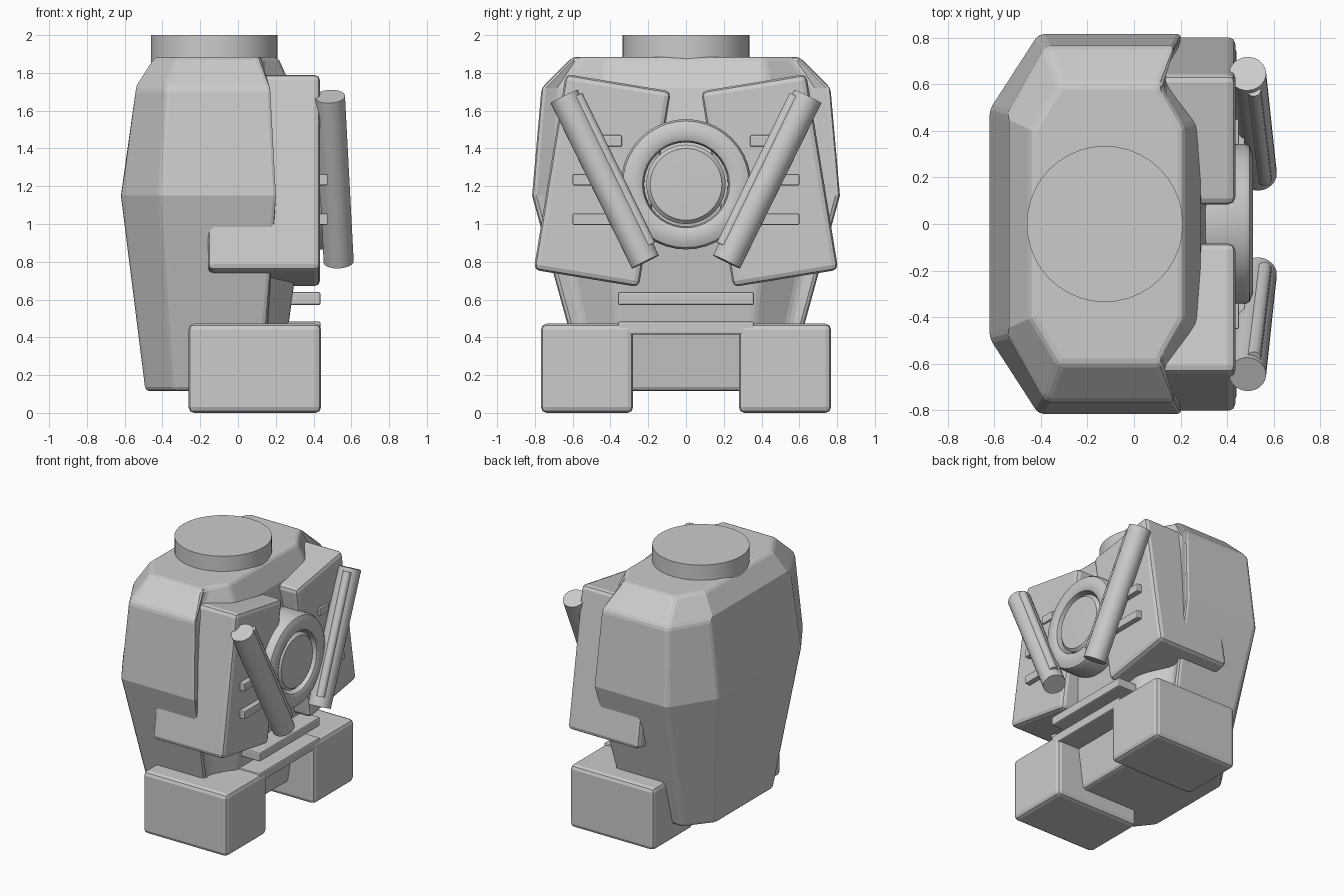
import bpy, bmesh, math
from mathutils import Vector

if "Cube" in bpy.data.objects:
    bpy.data.objects.remove(bpy.data.objects["Cube"])


def finish(name, bm, bevel=0.0, segments=2, smooth=None):
    bmesh.ops.recalc_face_normals(bm, faces=bm.faces)
    mesh = bpy.data.meshes.new(name)
    bm.to_mesh(mesh)
    bm.free()
    ob = bpy.data.objects.new(name, mesh)
    bpy.context.collection.objects.link(ob)
    if bevel:
        mod = ob.modifiers.new("Bevel", 'BEVEL')
        mod.width = bevel
        mod.segments = segments
        mod.limit_method = 'ANGLE'
        mod.angle_limit = math.radians(25)
    if smooth:
        bpy.ops.object.select_all(action='DESELECT')
        ob.select_set(True)
        bpy.context.view_layer.objects.active = ob
        bpy.ops.object.shade_smooth_by_angle(angle=math.radians(smooth))
    return ob


def box(name, lo, hi, bevel=0.01, segments=2):
    bm = bmesh.new()
    bmesh.ops.create_cube(bm, size=1)
    lo, hi = Vector(lo), Vector(hi)
    for v in bm.verts:
        v.co = (lo + hi) / 2 + v.co * (hi - lo)
    return finish(name, bm, bevel, segments)


def rod(name, a, b, radius, sides=24, bevel=0.0):
    a, b = Vector(a), Vector(b)
    bm = bmesh.new()
    bmesh.ops.create_cone(bm, cap_ends=True, segments=sides, radius1=radius,
                          radius2=radius, depth=(b - a).length)
    rot = (b - a).to_track_quat('Z', 'Y')
    for v in bm.verts:
        v.co = rot @ v.co + (a + b) / 2
    return finish(name, bm, bevel, 2, 40)


def lathe_x(name, profile, z, steps=40):
    # profile of (x, radius) spun around the x axis
    bm = bmesh.new()
    verts = [bm.verts.new((x, 0, z + r)) for x, r in profile]
    edges = [bm.edges.new(p) for p in zip(verts, verts[1:])]
    bmesh.ops.spin(bm, geom=verts + edges, cent=(0, 0, z), axis=(1, 0, 0),
                   angle=2 * math.pi, steps=steps)
    bmesh.ops.remove_doubles(bm, verts=bm.verts, dist=1e-4)
    return finish(name, bm, smooth=35)


# Torso shell: half outlines (x, y) at each height, mirrored over y and lofted
levels = [
    (0.115, [(-0.49, 0.34), (-0.34, 0.53), (0.12, 0.53), (0.15, 0.47), (0.22, 0.32)]),
    (1.15, [(-0.62, 0.49), (-0.41, 0.815), (0.21, 0.815), (0.16, 0.69), (0.36, 0.43)]),
    (1.72, [(-0.545, 0.47), (-0.38, 0.765), (0.18, 0.765), (0.13, 0.66), (0.285, 0.43)]),
    (1.885, [(-0.44, 0.40), (-0.32, 0.60), (0.11, 0.60), (0.13, 0.55), (0.21, 0.41)]),
]
bm = bmesh.new()
rings = []
for z, half in levels:
    outline = half + [(x, -y) for x, y in reversed(half)]
    rings.append([bm.verts.new((x, y, z)) for x, y in outline])
for low, high in zip(rings, rings[1:]):
    n = len(low)
    for i in range(n):
        j = (i + 1) % n
        bm.faces.new((low[i], low[j], high[j], high[i]))
bm.faces.new(rings[0][::-1])
bm.faces.new(rings[-1])
finish("torso_shell", bm, 0.035)

# Neck
rod("neck", (-0.125, 0, 1.7), (-0.125, 0, 2.0), 0.335, 40)

# Round chest port: raised ring with a lens
lathe_x("port_ring", [(0.2, 0.345), (0.475, 0.345), (0.495, 0.335), (0.51, 0.30),
                      (0.51, 0.25), (0.50, 0.23), (0.46, 0.222), (0.2, 0.222)], 1.21)
lathe_x("port_lens", [(0.2, 0.21), (0.475, 0.21), (0.495, 0.19), (0.50, 0.0)], 1.21)

# Belt slats between the feet and chest
for z in (0.45, 0.605):
    box("belt_slat", (0.15, -0.36, z - 0.034), (0.437, 0.36, z + 0.034))

for s, side in ((1, "left"), (-1, "right")):
    # Tilted chest plate
    plate = box(side + "_chest_plate", (-0.16, -0.282, -0.525), (0.435, 0.282, 0.525), 0.03)
    plate.location = (0, s * 0.443, 1.23)
    plate.rotation_euler = (s * math.radians(9.3), 0, 0)

    # Foot block
    y0, y1 = sorted((s * 0.28, s * 0.768))
    box(side + "_foot", (-0.262, y0, 0), (0.44, y1, 0.472), 0.03)

    # Slanted tube with a thin strip along its inner side
    rod(side + "_tube", (0.487, s * 0.645, 1.675), (0.533, s * 0.215, 0.80), 0.08, 24)
    rod(side + "_tube_strip", (0.515, s * 0.575, 1.68), (0.561, s * 0.19, 0.89), 0.03, 12)

    # Small ribs on the chest plate
    for z, inner, outer, x in ((1.44, 0.34, 0.45, 0.45), (1.235, 0.32, 0.60, 0.475),
                               (1.025, 0.20, 0.60, 0.475)):
        y0, y1 = sorted((s * inner, s * outer))
        box(side + "_chest_rib", (0.35, y0, z - 0.03), (x, y1, z + 0.03), 0.006)
